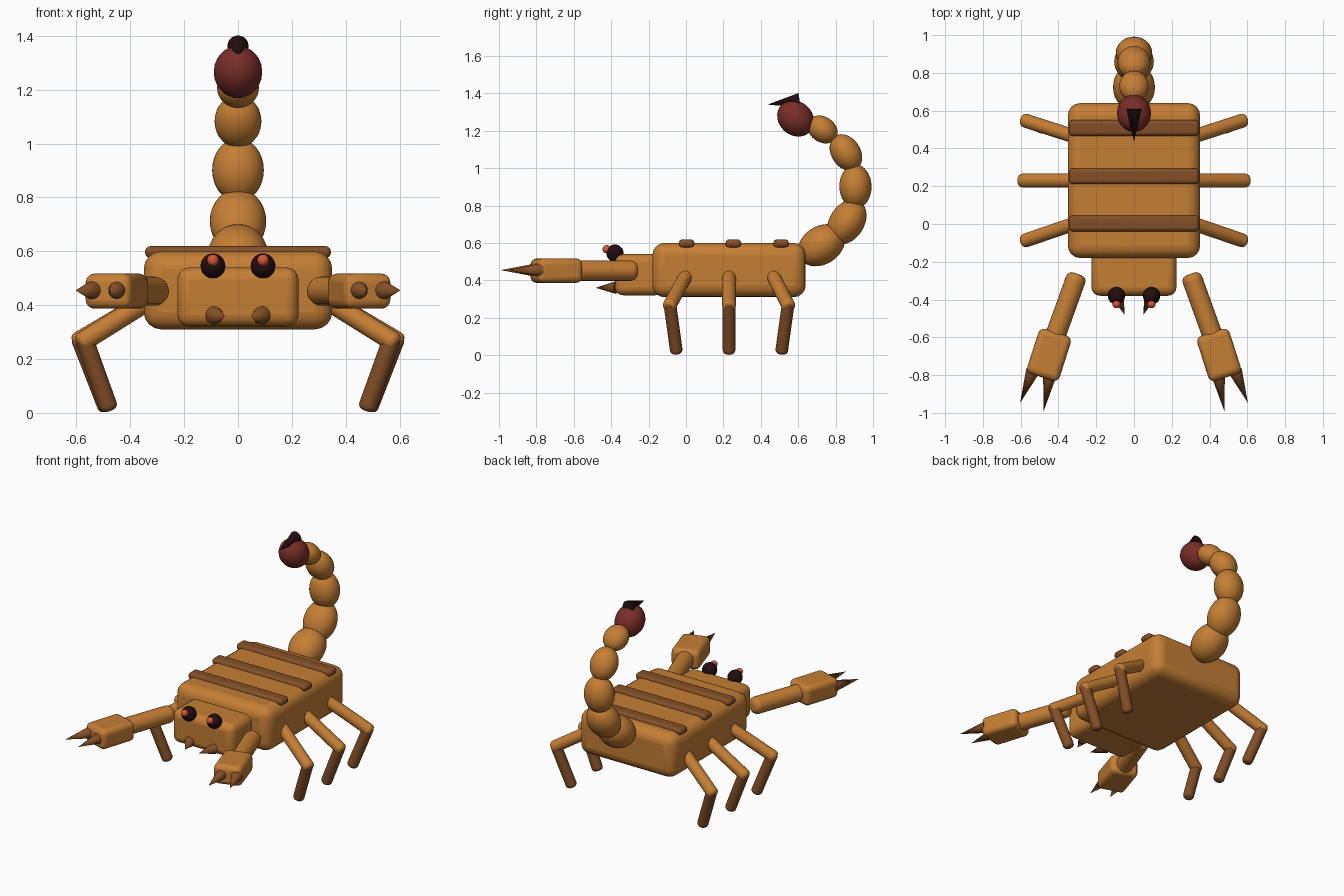
import bpy, math
from mathutils import Vector, Matrix

if "Cube" in bpy.data.objects:
    bpy.data.objects.remove(bpy.data.objects["Cube"])


def material(name, rgb):
    m = bpy.data.materials.new(name)
    m.diffuse_color = (*rgb, 1)
    m.use_nodes = True
    m.node_tree.nodes["Principled BSDF"].inputs["Base Color"].default_value = m.diffuse_color
    return m


TAN = material("tan_shell", (0.56, 0.21, 0.035))
BROWN = material("dark_brown", (0.23, 0.078, 0.02))
RED = material("dark_red", (0.19, 0.027, 0.021))
BLACK = material("near_black", (0.016, 0.004, 0.005))
PUPIL = material("bright_red", (0.68, 0.095, 0.04))


def finish(name, mat, angle=40):
    o = bpy.context.object
    o.name = name
    o.data.materials.append(mat)
    bpy.ops.object.shade_smooth_by_angle(angle=math.radians(angle))
    return o


def bevel(o, width, segments=4):
    b = o.modifiers.new("rounding", 'BEVEL')
    b.width, b.segments = width, segments
    b.limit_method, b.angle_limit = 'ANGLE', math.radians(40)


def box(name, centre, size, round_w, mat, turn=0):
    bpy.ops.mesh.primitive_cube_add(size=1)
    o = bpy.context.object
    o.data.transform(Matrix.Diagonal((*size, 1)))
    o.location, o.rotation_euler.z = centre, turn
    bevel(o, round_w)
    return finish(name, mat, 60)


def ball(name, centre, radii, mat, tilt=0):
    """Ellipsoid; radii are (side, along, across), tilted up from +y."""
    bpy.ops.mesh.primitive_uv_sphere_add(segments=32, ring_count=16, radius=1)
    o = bpy.context.object
    o.data.transform(Matrix.Diagonal((*radii, 1)))
    o.location, o.rotation_euler.x = centre, math.radians(tilt)
    return finish(name, mat, 180)


def aim(o, p, q):
    o.location = (p + q) / 2
    o.rotation_euler = (q - p).to_track_quat('Z', 'Y').to_euler()


def rod(name, p, q, r, mat):
    """Rounded rod whose ends reach a little past p and q."""
    p, q = Vector(p), Vector(q)
    bpy.ops.mesh.primitive_cylinder_add(vertices=24, radius=r, depth=(q - p).length + 1.6 * r)
    o = bpy.context.object
    aim(o, p, q)
    bevel(o, r * 0.6)
    return finish(name, mat, 60)


def spike(name, base, tip, r, mat):
    p, q = Vector(base), Vector(tip)
    bpy.ops.mesh.primitive_cone_add(vertices=24, radius1=r, radius2=0, depth=(q - p).length)
    aim(bpy.context.object, p, q)
    return finish(name, mat)


# Body, head and back ridges
box("body", (0, 0.23, 0.455), (0.70, 0.82, 0.29), 0.065, TAN)
box("head", (0, -0.25, 0.43), (0.45, 0.26, 0.22), 0.045, TAN)
for i, y in enumerate((0.003, 0.253, 0.508)):
    box(f"back_ridge_{i + 1}", (0, y, 0.597), (0.69, 0.084, 0.045), 0.021, BROWN)

# Tail: y, z, side, along, across, tilt
TAIL = [
    (0.724, 0.588, 0.111, 0.135, 0.102, 33),
    (0.860, 0.712, 0.105, 0.130, 0.093, 57),
    (0.906, 0.902, 0.096, 0.118, 0.086, 91),
    (0.855, 1.083, 0.087, 0.106, 0.078, 123),
    (0.730, 1.207, 0.078, 0.087, 0.068, 145),
]
for i, (y, z, side, along, across, tilt) in enumerate(TAIL):
    ball(f"tail_segment_{i + 1}", (0, y, z), (side, along, across), TAN, tilt)
ball("venom_bulb", (0, 0.586, 1.266), (0.09, 0.105, 0.09), RED, 138)
spike("stinger", (0, 0.607, 1.363), (0, 0.436, 1.34), 0.039, BLACK)

# Legs: hip y, knee x, knee y, foot x, foot y
LEGS = {
    "front": (0.0, 0.568, -0.085, 0.485, -0.053),
    "middle": (0.23, 0.582, 0.23, 0.492, 0.23),
    "rear": (0.465, 0.568, 0.545, 0.485, 0.513),
}

# Everything that is mirrored left and right
for s, side in ((-1, "left"), (1, "right")):
    for leg, (hy, kx, ky, fx, fy) in LEGS.items():
        rod(f"{leg}_upper_leg_{side}", (s * 0.32, hy, 0.425), (s * kx, ky, 0.27), 0.037, TAN)
        rod(f"{leg}_lower_leg_{side}", (s * kx, ky, 0.265), (s * fx, fy, 0.034), 0.034, BROWN)

    ball(f"eye_{side}", (s * 0.093, -0.38, 0.546), (0.046,) * 3, BLACK)
    ball(f"pupil_{side}", (s * 0.093, -0.424, 0.567), (0.022,) * 3, PUPIL)
    spike(f"fang_{side}", (s * 0.088, -0.375, 0.362), (s * 0.049, -0.482, 0.36), 0.034, BROWN)

    # Pincer arm, hand and fingers
    rod(f"pincer_arm_{side}", (s * 0.313, -0.305, 0.452), (s * 0.43, -0.63, 0.452), 0.054, TAN)
    box(f"pincer_hand_{side}", (s * 0.45, -0.693, 0.452), (0.18, 0.25, 0.13), 0.032, TAN, s * 0.31)
    spike(f"outer_finger_{side}", (s * 0.535, -0.775, 0.455), (s * 0.603, -0.947, 0.455), 0.037, BROWN)
    spike(f"inner_finger_{side}", (s * 0.445, -0.795, 0.455), (s * 0.478, -0.99, 0.455), 0.037, BROWN)
